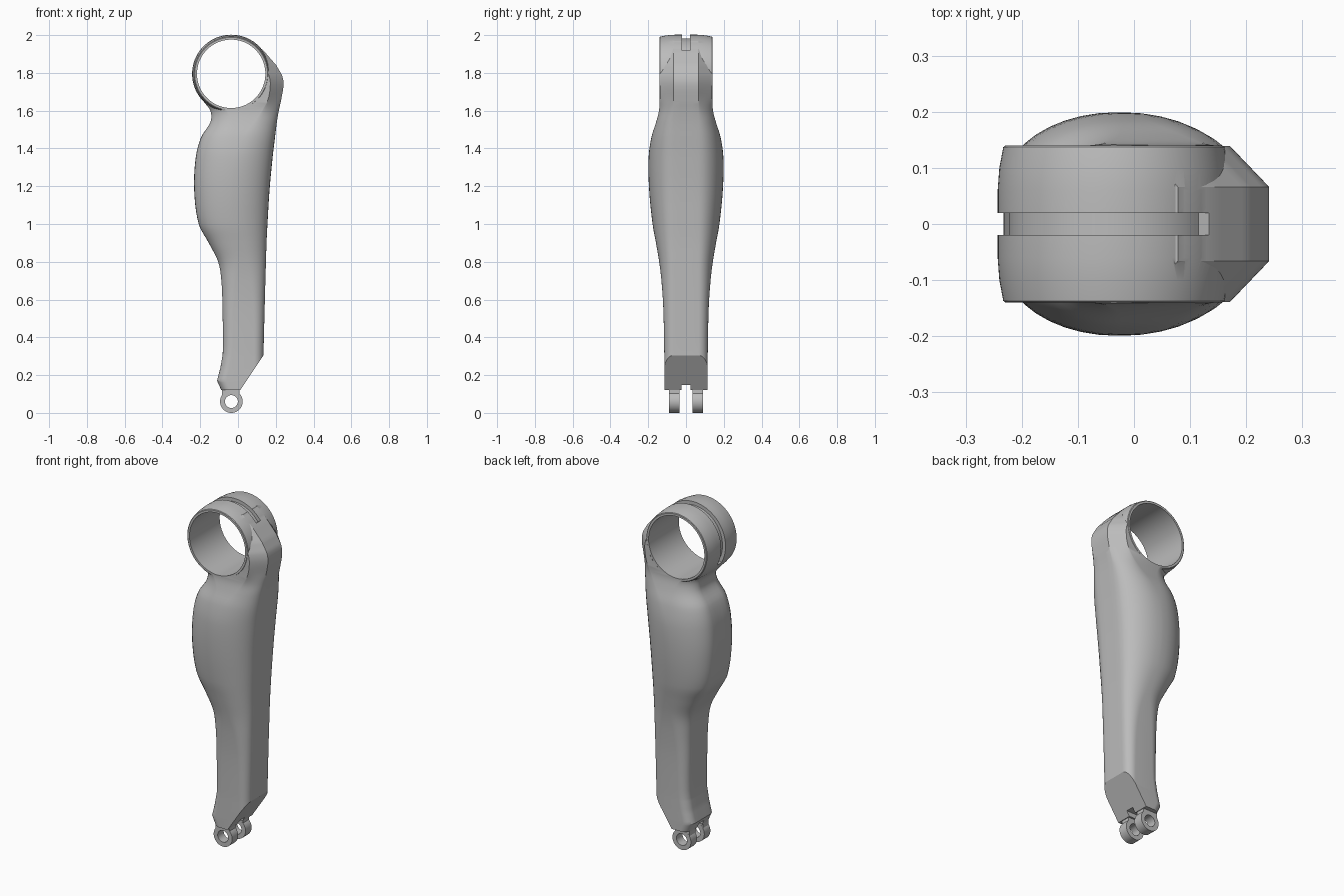
import bpy, bmesh, math
from mathutils import Vector

if "Cube" in bpy.data.objects:
    bpy.data.objects.remove(bpy.data.objects["Cube"])

grey = bpy.data.materials.new("matte_grey")
grey.diffuse_color = (0.5, 0.5, 0.5, 1)
grey.use_nodes = True
grey.node_tree.nodes["Principled BSDF"].inputs["Base Color"].default_value = grey.diffuse_color

CX, CZ = -0.036, 1.795          # upper ring centre
LX, LZ = -0.035, 0.06           # lower lug centre


def to_object(name, bm):
    bmesh.ops.recalc_face_normals(bm, faces=bm.faces)
    me = bpy.data.meshes.new(name)
    bm.to_mesh(me)
    bm.free()
    ob = bpy.data.objects.new(name, me)
    bpy.context.collection.objects.link(ob)
    me.materials.append(grey)
    return ob


def loft(name, rings):
    """Closed solid through a list of point loops with end caps."""
    bm = bmesh.new()
    vs = [[bm.verts.new(p) for p in r] for r in rings]
    n = len(vs[0])
    for a, b in zip(vs, vs[1:]):
        for i in range(n):
            j = (i + 1) % n
            bm.faces.new((a[i], a[j], b[j], b[i]))
    bm.faces.new(vs[0])
    bm.faces.new(vs[-1])
    return to_object(name, bm)


def barrel(name, cx, cz, profile, n=64):
    """Solid turned about the y axis; profile is (y, radius)."""
    ang = [2 * math.pi * i / n for i in range(n)]
    return loft(name, [[(cx + r * math.cos(a), y, cz + r * math.sin(a)) for a in ang]
                       for y, r in profile])


def box(name, x0, x1, y0, y1, z0, z1):
    return loft(name, [[(x0, y0, z), (x1, y0, z), (x1, y1, z), (x0, y1, z)] for z in (z0, z1)])


def combine(ob, other, op):
    m = ob.modifiers.new(op, 'BOOLEAN')
    m.operation, m.solver, m.object = op, 'EXACT', other
    bpy.context.view_layer.objects.active = ob
    bpy.ops.object.modifier_apply(modifier=m.name)
    bpy.data.objects.remove(other)


# Shin stations: z, left x, right x, half width, corner depth, corner roundness
KEYS = [
    (0.12, -0.088, 0.135, 0.115, 0.05, 2), (0.17, -0.111, 0.135, 0.115, 0.05, 2),
    (0.24, -0.093, 0.135, 0.115, 0.05, 2), (0.31, -0.081, 0.135, 0.115, 0.05, 2),
    (0.55, -0.082, 0.141, 0.120, 0.06, 2), (0.70, -0.088, 0.145, 0.130, 0.08, 2),
    (0.80, -0.105, 0.148, 0.142, 0.11, 2), (0.90, -0.155, 0.151, 0.159, 0.14, 2),
    (1.00, -0.208, 0.156, 0.177, 0.175, 2), (1.18, -0.232, 0.167, 0.195, 0.195, 2),
    (1.35, -0.224, 0.183, 0.198, 0.195, 2), (1.46, -0.195, 0.196, 0.183, 0.17, 2),
    (1.54, -0.146, 0.206, 0.158, 0.12, 1.8), (1.60, -0.146, 0.216, 0.143, 0.09, 1.4),
    (1.66, -0.188, 0.229, 0.139, 0.07, 1.05), (1.74, -0.195, 0.241, 0.139, 0.07, 1),
    (1.79, -0.195, 0.232, 0.139, 0.07, 1), (1.84, -0.190, 0.203, 0.139, 0.07, 1),
    (1.91, -0.150, 0.142, 0.139, 0.07, 1), (1.97, -0.070, 0.078, 0.139, 0.06, 1),
]


def tangent(i, k):
    a, b = KEYS[max(i - 1, 0)], KEYS[min(i + 1, len(KEYS) - 1)]
    return (b[k] - a[k]) / (b[0] - a[0])


def station(i, t):
    a, b = KEYS[i], KEYS[i + 1]
    h = b[0] - a[0]
    if i < 3 or i > 15:                      # straight facets at both ends
        return [a[k] + t * (b[k] - a[k]) for k in range(6)]
    f = (2*t**3 - 3*t*t + 1, t**3 - 2*t*t + t, 3*t*t - 2*t**3, t**3 - t*t)
    return [a[0] + t * h] + [f[0]*a[k] + f[1]*h*tangent(i, k) + f[2]*b[k] + f[3]*h*tangent(i + 1, k)
                             for k in range(1, 6)]


def section(z, xl, xr, w, c, n, steps=10):
    flat = 0.066
    half = [(xr, 0.03)]
    c = min(c, (xr - xl) * 0.49)
    for x, s in ((xr, 1), (xl, -1)):
        arc = []
        for i in range(steps + 1):
            a = math.pi / 2 * i / steps
            cu, su = abs(math.cos(a)) ** (2 / n), abs(math.sin(a)) ** (2 / n)
            arc.append((x - s * c * (1 - cu), flat + (w - flat) * su))
        half += arc if s > 0 else arc[::-1]
    half.append((xl, 0.03))
    return [(x, y, z) for x, y in half] + [(x, -y, z) for x, y in reversed(half)]


rings = [section(*station(i, t / 5)) for i in range(len(KEYS) - 1) for t in range(5)]
rings.append(section(*KEYS[-1]))
leg = loft("lower_leg", rings)

# Sloping cut under the heel
bm = bmesh.new()
bm.from_mesh(leg.data)
cut = bmesh.ops.bisect_plane(bm, geom=bm.verts[:] + bm.edges[:] + bm.faces[:], dist=1e-5,
                             plane_co=Vector((0.012, 0, 0.12)),
                             plane_no=Vector((0.185, 0, -0.123)), clear_outer=True)
bmesh.ops.holes_fill(bm, edges=[e for e in bm.edges if e.is_boundary])
bmesh.ops.recalc_face_normals(bm, faces=bm.faces)
bm.to_mesh(leg.data)
bm.free()

# Upper ring with a bevelled rim and a clear bore
combine(leg, barrel("ring", CX, CZ, [(-0.14, 0.193), (-0.137, 0.197), (-0.10, 0.204), (-0.06, 0.207),
                                     (0.06, 0.207), (0.10, 0.204), (0.137, 0.197), (0.14, 0.193)], 96), 'UNION')
combine(leg, barrel("bore", CX, CZ, [(-0.3, 0.181), (0.3, 0.181)], 96), 'DIFFERENCE')

# Narrow groove over the top of the ring
groove = []
for i in range(49):
    a = math.radians(36 + 174 * i / 48)
    groove.append([(CX + r * math.cos(a), y, CZ + r * math.sin(a))
                   for r, y in ((0.187, -0.02), (0.25, -0.02), (0.25, 0.02), (0.187, 0.02))])
combine(leg, loft("groove", groove), 'DIFFERENCE')

# Slot between the ankle lugs
combine(leg, box("ankle_slot", -0.3, 0.3, -0.024, 0.024, 0.05, 0.147), 'DIFFERENCE')

# Pair of ankle lugs with pin holes
lugs = []
for side, y0 in (("front", -0.09), ("back", 0.034)):
    y1 = y0 + 0.056
    lug = barrel(side + "_ankle_lug", LX, LZ, [(y0, 0.06), (y1, 0.06)], 48)
    combine(lug, box("neck", LX - 0.05, LX + 0.043, y0 + 0.0005, y1 - 0.0005, LZ + 0.025, 0.135), 'UNION')
    combine(lug, barrel("pin_hole", LX, LZ, [(-0.3, 0.034), (0.3, 0.034)], 48), 'DIFFERENCE')
    lugs.append(lug)

for ob in [leg] + lugs:
    bpy.ops.object.select_all(action='DESELECT')
    ob.select_set(True)
    bpy.context.view_layer.objects.active = ob
    bpy.ops.object.shade_smooth_by_angle(angle=math.radians(28))
